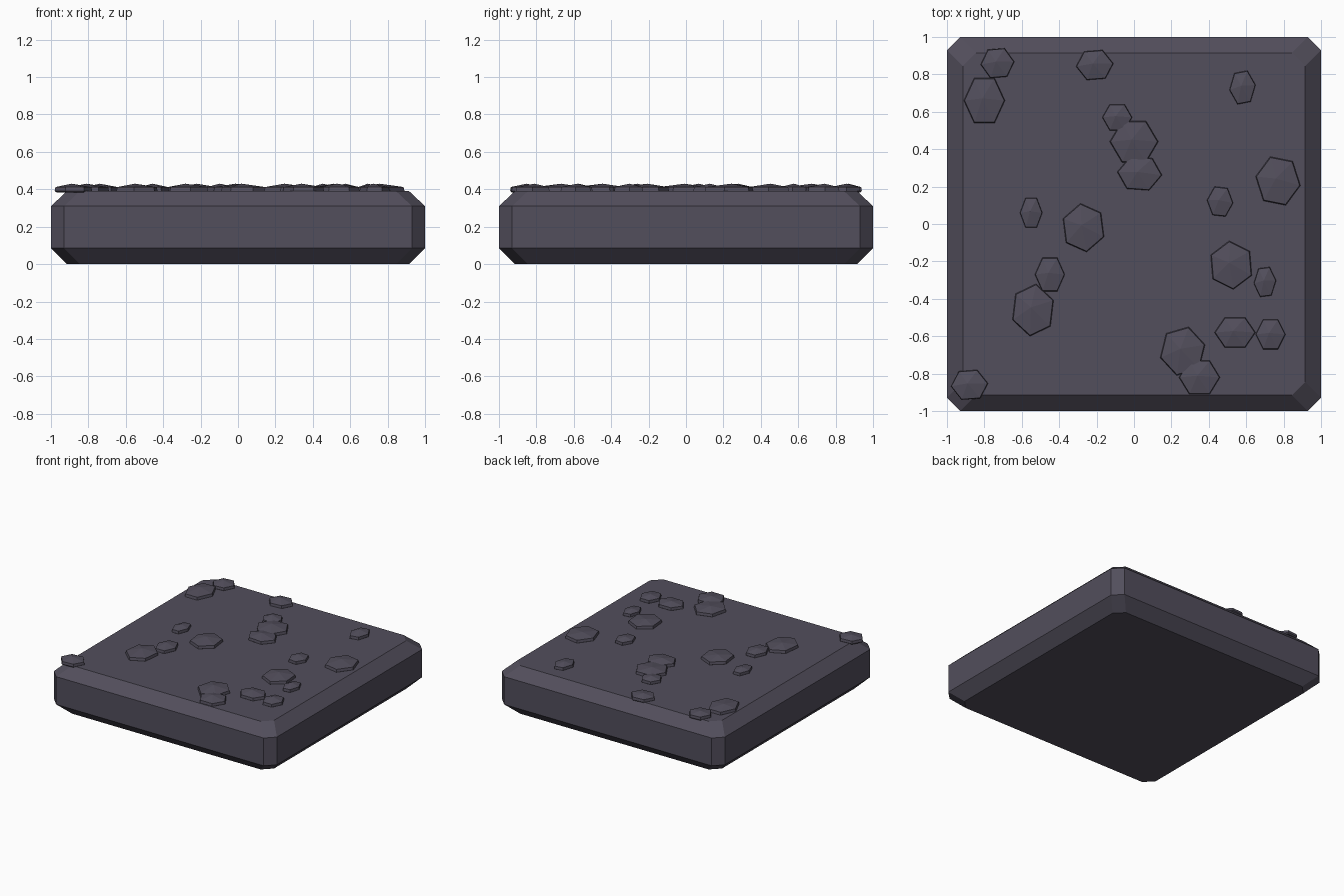
import bpy
import bmesh
from math import cos, sin, radians

cube = bpy.data.objects.get("Cube")
if cube:
    bpy.data.objects.remove(cube, do_unlink=True)


def make_material(name, rgb):
    mat = bpy.data.materials.new(name)
    mat.use_nodes = True
    color = (*rgb, 1.0)
    mat.diffuse_color = color
    mat.node_tree.nodes["Principled BSDF"].inputs["Base Color"].default_value = color
    return mat


stone_grey = make_material("dark purple grey stone", (0.085, 0.077, 0.107))


def loft(name, rings, mat, apex=None):
    """Join rings of equal point count; close the top flat or with a low peak."""
    bm = bmesh.new()
    loops = [[bm.verts.new(p) for p in ring] for ring in rings]
    count = len(loops[0])
    for low, high in zip(loops, loops[1:]):
        for i in range(count):
            j = (i + 1) % count
            bm.faces.new((low[i], low[j], high[j], high[i]))
    bm.faces.new(loops[0][::-1])
    if apex:
        peak = bm.verts.new(apex)
        for i in range(count):
            bm.faces.new((loops[-1][i], loops[-1][(i + 1) % count], peak))
    else:
        bm.faces.new(loops[-1])
    bmesh.ops.recalc_face_normals(bm, faces=bm.faces[:])
    mesh = bpy.data.meshes.new(name)
    bm.to_mesh(mesh)
    bm.free()
    mesh.materials.append(mat)
    obj = bpy.data.objects.new(name, mesh)
    bpy.context.collection.objects.link(obj)
    return obj


def cut_square(half, z, cut=0.07):
    """Square outline with its four corners cut off."""
    c = half - cut
    corner = [(half, c), (c, half)]
    points = []
    for _ in range(4):
        points += [(x, y, z) for x, y in corner]
        corner = [(-y, x) for x, y in corner]
    return points


# Chamfered floor slab
slab_profile = [(0.915, 0), (1, 0.085), (1, 0.31), (0.915, 0.39)]
loft("floor_slab", [cut_square(half, z) for half, z in slab_profile], stone_grey)


def pebble(name, cx, cy, hx, hy, turn):
    """Flat six-sided stone fitted to half sizes hx and hy."""
    angles = [radians(turn + 60 * i) for i in range(6)]
    wide = max(abs(cos(a)) for a in angles)
    deep = max(abs(sin(a)) for a in angles)
    profile = [(0.9, 0.383), (1, 0.391), (0.96, 0.412)]
    rings = [[(cx + hx * s * cos(a) / wide, cy + hy * s * sin(a) / deep, z)
              for a in angles] for s, z in profile]
    loft(name, rings, stone_grey, apex=(cx - hx * 0.1, cy + hy * 0.1, 0.43))


# Loose stones: centre x, centre y, half width, half depth (hundredths), turn
stones = [
    (-73, 86, 9, 8, 5), (-80, 66, 11, 12, 0), (-21, 85, 10, 8, 5),
    (58, 73, 7, 9, 8), (-9, 57, 8, 7, 0), (0, 44, 13, 11, 0),
    (3, 27, 12, 9, -5), (77, 23, 12, 13, -10), (46, 12, 7, 8, -5),
    (-55, 6, 6, 8, 0), (-27, -2, 11, 13, 38), (-45, -27, 8, 9, 0),
    (-54, -46, 11, 14, 22), (52, -22, 11, 13, 35), (70, -31, 6, 8, 5),
    (54, -58, 11, 8, 0), (73, -59, 8, 8, 0), (26, -68, 12, 13, 15),
    (35, -82, 11, 9, 0), (-88, -86, 10, 8, 5),
]
for n, (cx, cy, hx, hy, turn) in enumerate(stones):
    pebble(f"loose_stone_{n + 1}", cx / 100, cy / 100, hx / 100, hy / 100, turn)
